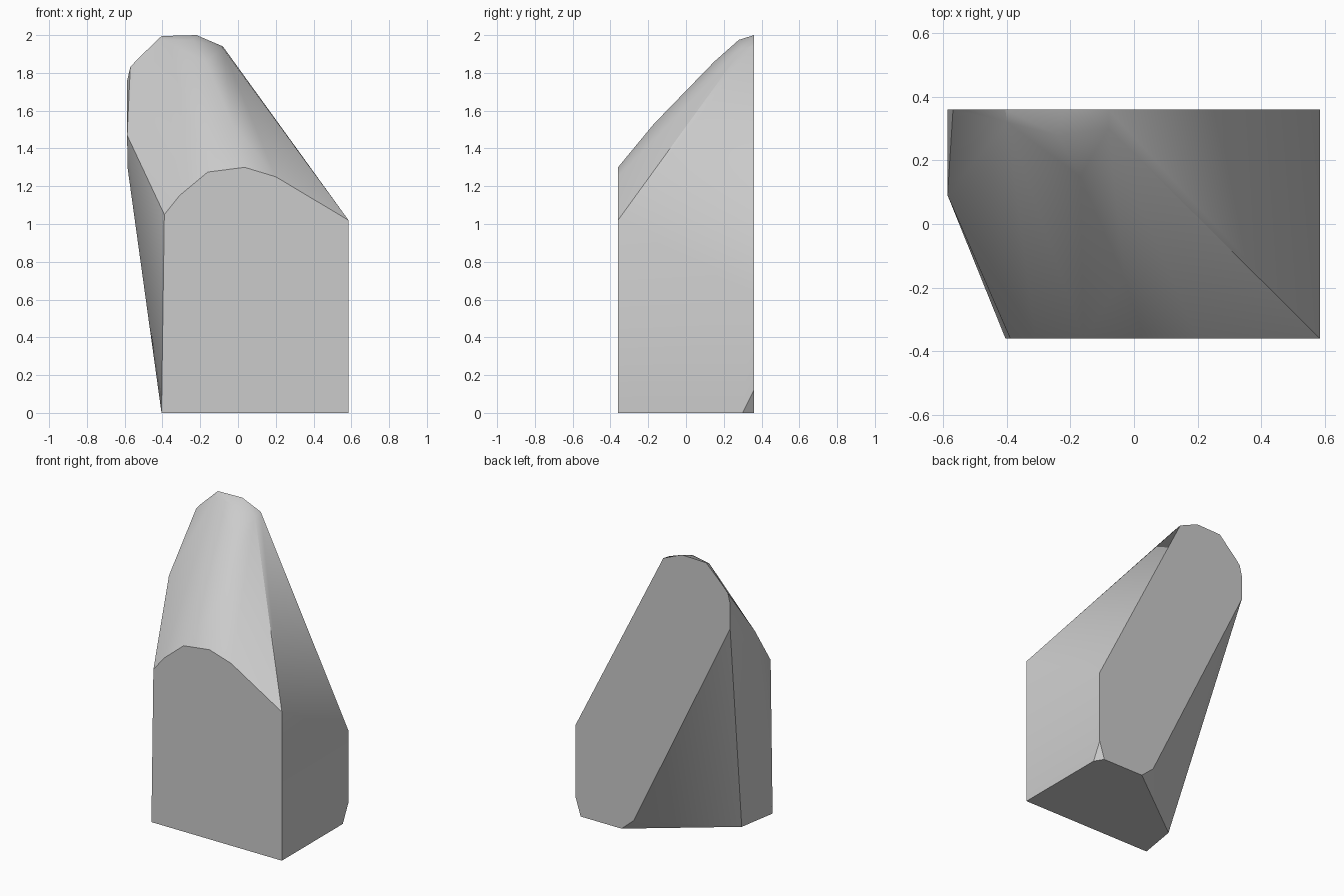
import bpy, bmesh, math

cube = bpy.data.objects.get("Cube")
if cube:
    bpy.data.objects.remove(cube, do_unlink=True)

# One plain stone grey
stone = bpy.data.materials.new("stone_grey")
stone.use_nodes = True
colour = (0.6, 0.6, 0.6, 1)
stone.diffuse_color = colour
stone.node_tree.nodes["Principled BSDF"].inputs["Base Color"].default_value = colour

FRONT, BACK = -0.36, 0.36

# Flat front outline (x, z)
front = [(-0.405, 0), (-0.39, 1.05), (-0.31, 1.15), (-0.16, 1.275),
         (0.035, 1.3), (0.2, 1.25), (0.585, 1.02), (0.585, 0)]
# Flat back outline (x, z): leaning slab with a rounded top
back = [(0.547, 0), (0.585, 0.12), (0.585, 0.62), (-0.08, 1.94),
        (-0.22, 2.0), (-0.405, 1.995), (-0.535, 1.87), (-0.57, 1.83),
        (-0.587, 1.76), (-0.587, 1.59), (0.145, 0.08), (0.237, 0)]
# Bulge points between the two: base corners, worn side, rounded top
between = [(0.585, 0.30, 0), (-0.36, -0.09, 0),
           (-0.587, 0.09, 1.47), (-0.585, 0.10, 1.3), (-0.587, 0.30, 1.7),
           (-0.03, -0.17, 1.53), (-0.17, 0.15, 1.86),
           (-0.24, 0.28, 1.975), (-0.08, 0.30, 1.93), (-0.4, 0.32, 1.975)]

points = [(x, FRONT, z) for x, z in front] + [(x, BACK, z) for x, z in back] + between

# Wrap the points in one convex boulder
bm = bmesh.new()
for p in points:
    bm.verts.new(p)
hull = bmesh.ops.convex_hull(bm, input=bm.verts[:])
spare = {v for v in hull["geom_interior"] + hull["geom_unused"]
         if isinstance(v, bmesh.types.BMVert)}
bmesh.ops.delete(bm, geom=list(spare), context="VERTS")
bmesh.ops.dissolve_limit(bm, angle_limit=math.radians(1), verts=bm.verts[:], edges=bm.edges[:])
bmesh.ops.recalc_face_normals(bm, faces=bm.faces[:])
mesh = bpy.data.meshes.new("boulder")
bm.to_mesh(mesh)
bm.free()
mesh.materials.append(stone)

boulder = bpy.data.objects.new("boulder", mesh)
bpy.context.collection.objects.link(boulder)
bpy.context.view_layer.objects.active = boulder
boulder.select_set(True)
bpy.ops.object.shade_smooth_by_angle(angle=math.radians(30))
